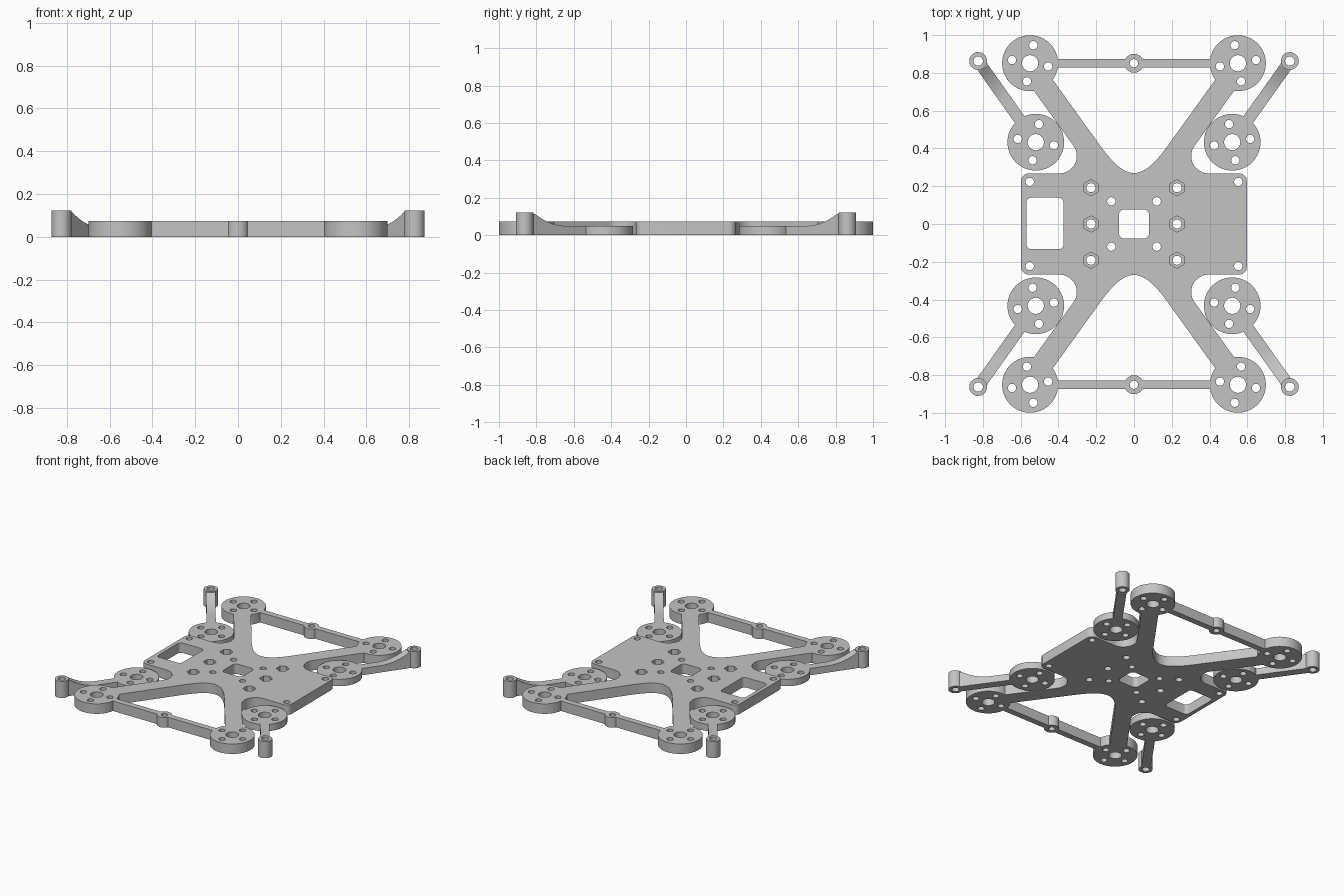
import bpy, bmesh
from math import sin, cos, asin, radians, degrees
from mathutils import Matrix, Vector
from mathutils.geometry import interpolate_bezier

if "Cube" in bpy.data.objects:
    bpy.data.objects.remove(bpy.data.objects["Cube"])

grey = bpy.data.materials.new("light_grey")
grey.use_nodes = True
colour = (0.55, 0.55, 0.55, 1)
grey.diffuse_color = colour
grey.node_tree.nodes["Principled BSDF"].inputs["Base Color"].default_value = colour

FRAME_H, PAD_H, POST_H = 0.073, 0.05, 0.122
PAD_R, BOSS_R, HOLE_R = 0.148, 0.05, 0.022
POST_R, BAR_HALF = 0.047, 0.022
MOTOR = Vector((0.55, 0.851))
PAD = Vector((0.52, 0.433))
POST = Vector((0.825, 0.863))
CORNERS = [(sx, sy) for sx in (1, -1) for sy in (1, -1)]


def arc(cx, cy, r, a0, a1, n=24):
    steps = [radians(a0 + (a1 - a0) * i / n) for i in range(n + 1)]
    return [(cx + r * cos(a), cy + r * sin(a)) for a in steps]


def circle(cx, cy, r, n=28, start=0):
    return arc(cx, cy, r, start, start + 360, n)


def rounded_rect(cx, cy, w, h, r):
    pts = []
    for i, (sx, sy) in enumerate(((1, 1), (-1, 1), (-1, -1), (1, -1))):
        pts += arc(cx + sx * (w / 2 - r), cy + sy * (h / 2 - r), r, i * 90, i * 90 + 90, 6)
    return pts


def mirror(pts, sx, sy):
    return [(x * sx, y * sy) for x, y in pts]


def motor_holes(centre, sx, sy):
    """Shaft hole and four screw holes of a motor mount."""
    pts = [circle(0, 0, 0.043)]
    pts += [circle(0.097 * cos(radians(a)), 0.097 * sin(radians(a)), HOLE_R, 20)
            for a in (10, 100, 190, 280)]
    return [mirror([(centre.x + x, centre.y + y) for x, y in p], sx, sy) for p in pts]


def plate(name, loops, height, z=0.0):
    """Flat outline with holes, thickened to a solid slab."""
    bm = bmesh.new()
    for loop in loops:
        clean = []
        for p in loop:
            if not clean or (Vector(p) - Vector(clean[-1])).length > 1e-4:
                clean.append(p)
        if (Vector(clean[0]) - Vector(clean[-1])).length < 1e-4:
            clean.pop()
        verts = [bm.verts.new((x, y, z + height)) for x, y in clean]
        for i, v in enumerate(verts):
            bm.edges.new((verts[i - 1], v))
    bmesh.ops.triangle_fill(bm, use_beauty=True, edges=bm.edges[:], normal=(0, 0, 1))
    bm.normal_update()
    for f in bm.faces:
        if f.normal.z < 0:
            f.normal_flip()
    mesh = bpy.data.meshes.new(name)
    bm.to_mesh(mesh)
    bm.free()
    mesh.materials.append(grey)
    obj = bpy.data.objects.new(name, mesh)
    bpy.context.collection.objects.link(obj)
    solid = obj.modifiers.new("thickness", "SOLIDIFY")
    solid.thickness, solid.offset = height, -1
    return obj


def finish(obj):
    """Apply the modifiers and smooth the round walls."""
    bpy.ops.object.select_all(action="DESELECT")
    obj.select_set(True)
    bpy.context.view_layer.objects.active = obj
    bpy.ops.object.convert(target="MESH")
    bpy.ops.object.shade_smooth_by_angle(angle=radians(30))


# Frame outline: one quarter, from the bar boss round the motor mount to the side
boss_a = degrees(asin(BAR_HALF / BOSS_R))
bar_a = degrees(asin(BAR_HALF / PAD_R))
quarter = arc(0, MOTOR.y, BOSS_R, 90, boss_a, 10)
quarter += arc(*MOTOR, PAD_R, 180 - bar_a, -98, 56)
quarter += arc(0.395, 0.36, 0.092, 143, 270, 20)
quarter += arc(0.557, 0.228, 0.04, 90, 0, 8)
right_half = quarter + mirror(quarter, 1, -1)[::-1]
outline = right_half + mirror(right_half, -1, 1)[::-1]

# Opening between two arms and the cross bar
bend = interpolate_bezier(Vector((0, 0.27)), Vector((0.065, 0.27)),
                          Vector((0.125, 0.338)), Vector((0.19, 0.43)), 20)
opening = [(p[0], p[1]) for p in bend]
opening += arc(*MOTOR, PAD_R, 216, 180 + bar_a, 8)
opening += arc(0, MOTOR.y, BOSS_R, -boss_a, -90, 10)
opening += mirror(opening, -1, 1)[::-1]

loops = [outline, opening, mirror(opening, 1, -1)]
for sx, sy in CORNERS:
    loops += motor_holes(MOTOR, sx, sy)
    loops.append(circle(sx * 0.552, sy * 0.223, HOLE_R))
    loops.append(circle(sx * 0.12, sy * 0.12, HOLE_R))
for sy in (1, -1):
    loops.append(circle(0, sy * MOTOR.y, HOLE_R))
nuts = [(sx * 0.228, y) for sx in (1, -1) for y in (-0.192, 0, 0.192)]
loops += [circle(x, y, 0.024) for x, y in nuts]
loops.append(rounded_rect(0, 0, 0.16, 0.156, 0.03))
loops.append(rounded_rect(-0.471, 0.003, 0.196, 0.273, 0.025))
frame = plate("frame", loops, FRAME_H)

# Hexagonal nut recesses in the top of the frame
cutter = plate("nut_recess_cutter", [circle(x, y, 0.043, 6, 30) for x, y in nuts], 0.06, 0.038)
cutter.hide_render = True
finish(cutter)
cut = frame.modifiers.new("nut_recesses", "BOOLEAN")
cut.operation, cut.object = "DIFFERENCE", cutter
finish(frame)
bpy.data.objects.remove(cutter)

# Four separate landing legs: pad, rising arm and tubular post
reach = (POST - PAD).length
ramp = [(0.28 + 0.2 * i / 14, PAD_H + 0.063 * (i / 14) ** 2) for i in range(15)]
arm_side = [(0.135, 0), (0.135, PAD_H)] + ramp
arm_side += [(reach - 0.036, ramp[-1][1]), (reach - 0.036, 0)]
ARM_W = 0.062
for sx, sy in CORNERS:
    place = ("back" if sy > 0 else "front") + ("_left" if sx > 0 else "_right")
    pad_ring = mirror(circle(*PAD, 0.15, 64), sx, sy)
    finish(plate(place + "_leg_pad", [pad_ring] + motor_holes(PAD, sx, sy), PAD_H))
    tip = (sx * POST.x, sy * POST.y)
    finish(plate(place + "_leg_post", [circle(*tip, POST_R, 40), circle(*tip, 0.025)], POST_H))
    arm = plate(place + "_leg_arm", [arm_side], ARM_W, -ARM_W / 2)
    along = Vector((sx * (POST.x - PAD.x), sy * (POST.y - PAD.y), 0)).normalized()
    up = Vector((0, 0, 1))
    turn = Matrix((along, up, along.cross(up))).transposed().to_4x4()
    arm.matrix_world = Matrix.Translation((sx * PAD.x, sy * PAD.y, 0)) @ turn
    finish(arm)
